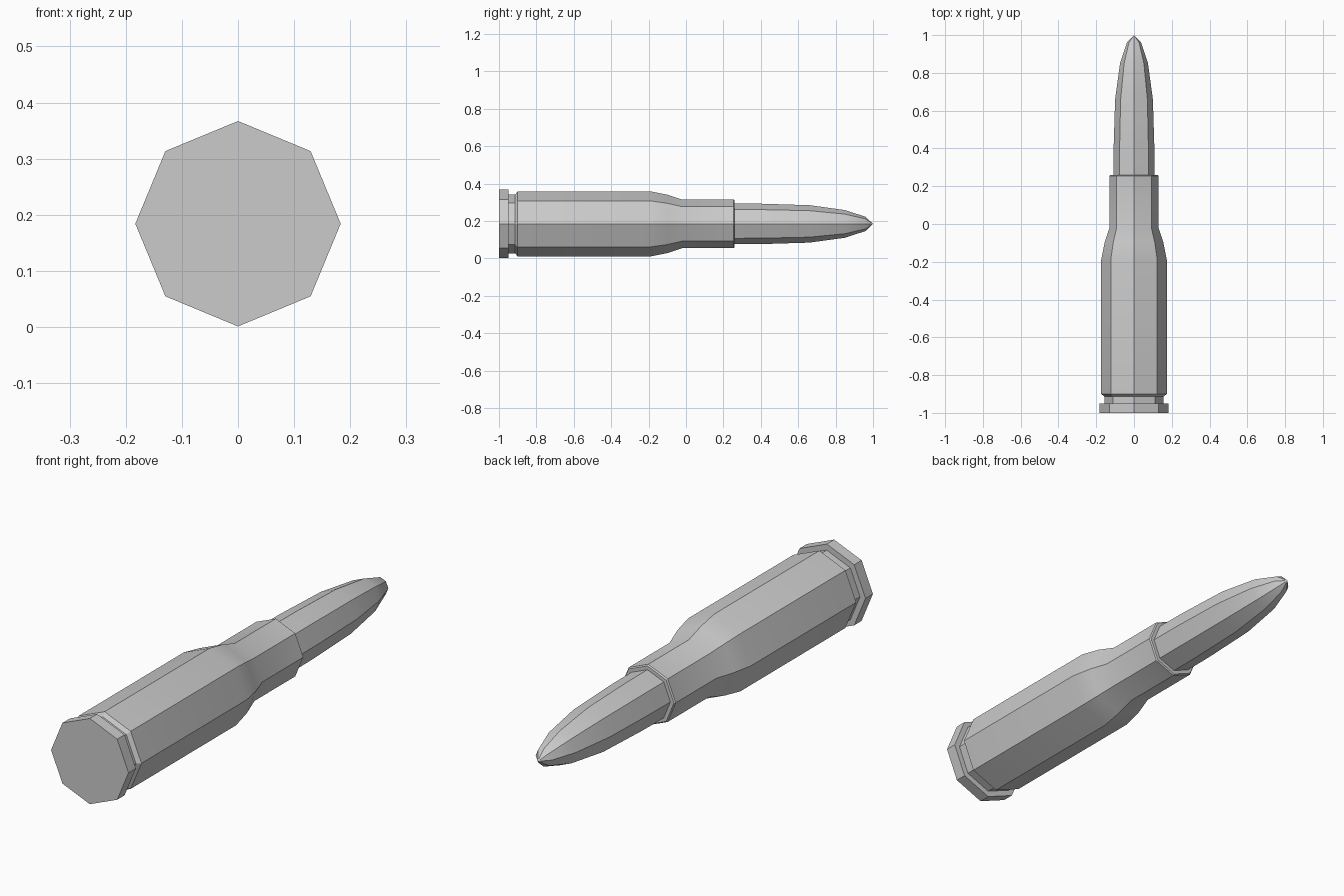
import bpy, bmesh, math

if "Cube" in bpy.data.objects:
    bpy.data.objects.remove(bpy.data.objects["Cube"])

SIDES = 8
AXIS_Z = 0.184


def lathe(name, profile):
    """Eight-sided turned part along y from (y, radius) pairs."""
    bm = bmesh.new()
    rings = []
    for y, r in profile:
        n = SIDES if r > 0 else 1
        rings.append([bm.verts.new((r * math.cos(math.tau * i / SIDES), y,
                                    AXIS_Z + r * math.sin(math.tau * i / SIDES)))
                      for i in range(n)])
    for a, b in zip(rings, rings[1:]):
        for i in range(SIDES):
            j = (i + 1) % SIDES
            if len(b) == 1:
                bm.faces.new((a[i], a[j], b[0]))
            else:
                bm.faces.new((a[i], a[j], b[j], b[i]))
    # Close the open ends
    for ring in (rings[0], rings[-1]):
        if len(ring) > 1:
            bm.faces.new(ring)
    bmesh.ops.recalc_face_normals(bm, faces=bm.faces)
    mesh = bpy.data.meshes.new(name)
    bm.to_mesh(mesh)
    bm.free()
    obj = bpy.data.objects.new(name, mesh)
    bpy.context.collection.objects.link(obj)
    bpy.ops.object.select_all(action='DESELECT')
    obj.select_set(True)
    bpy.context.view_layer.objects.active = obj
    bpy.ops.object.shade_smooth_by_angle(angle=math.radians(28))
    return obj


# Casing: base rim, extractor groove, body, shoulder and neck
lathe("casing", [
    (-1.0, 0.183), (-0.95, 0.183), (-0.95, 0.157), (-0.913, 0.157),
    (-0.90, 0.174), (-0.19, 0.174), (-0.10, 0.156), (-0.02, 0.130),
    (0.255, 0.130), (0.26, 0.125)])

# Projectile: seated in the neck, curving to a blunt point
lathe("projectile", [
    (0.20, 0.109), (0.40, 0.108), (0.66, 0.100), (0.85, 0.074),
    (0.96, 0.038), (1.0, 0.0)])
